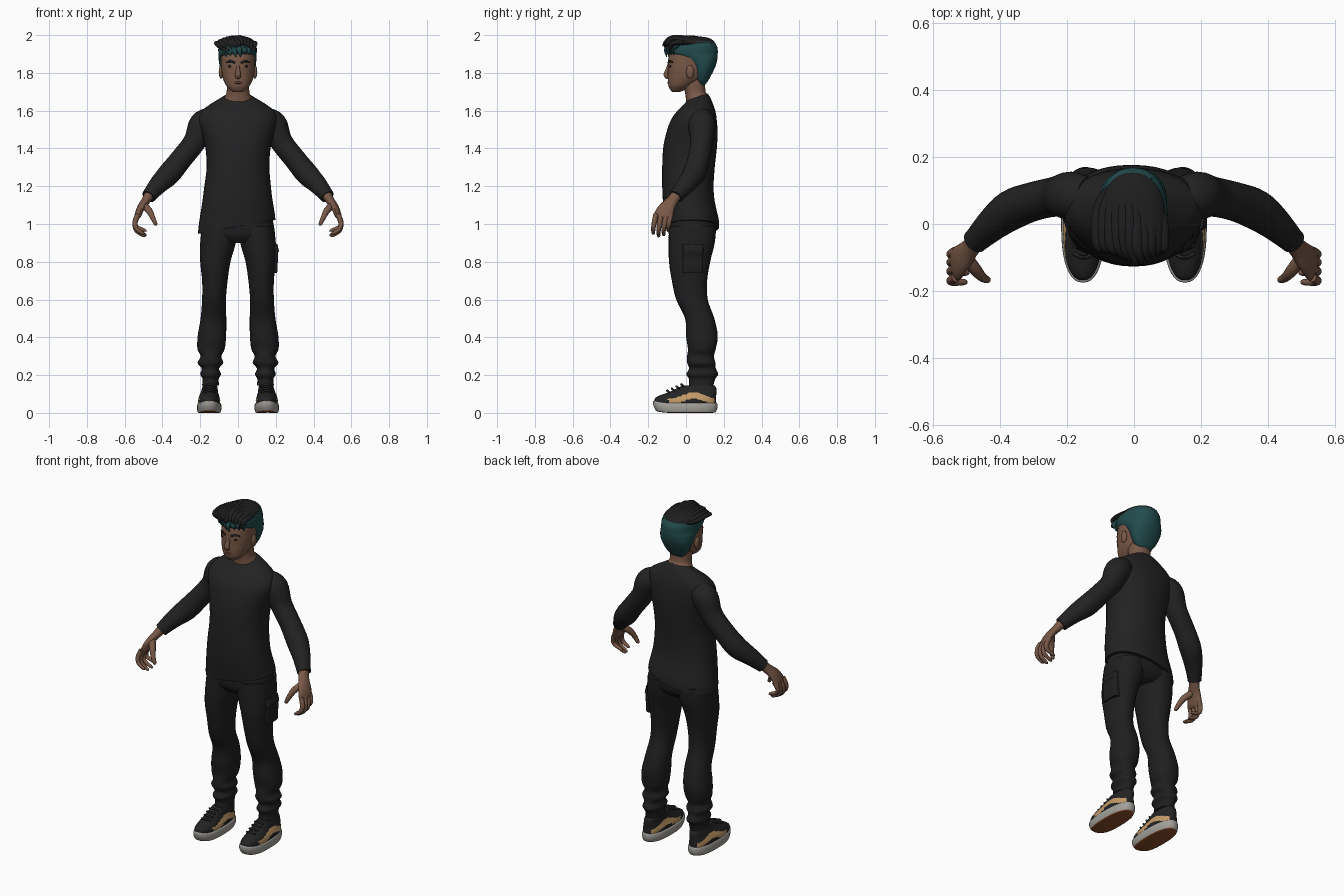
import bpy, bmesh, math, random
from mathutils import Vector

random.seed(4)

def material(name, r, g, b):
    m = bpy.data.materials.new(name)
    m.diffuse_color = (r, g, b, 1)
    return m

SHIRT = material("shirt charcoal", .016, .016, .0165)
PANTS = material("trouser black", .0135, .0135, .014)
SKIN = material("skin brown", .19, .098, .062)
LIPS = material("lip brown", .10, .045, .033)
TEAL = material("hair teal", .016, .072, .075)
BLACK = material("hair black", .013, .013, .014)
UPPER = material("shoe black", .017, .017, .018)
SOLE = material("sole grey", .36, .35, .32)
TAN = material("shoe tan", .56, .33, .14)
TREAD = material("tread rust", .26, .075, .025)

def finish(ob, mats, mirror=False, rule=None):
    for m in mats:
        ob.data.materials.append(m)
    if rule:
        for p in ob.data.polygons:
            p.material_index = rule(p.center, p.normal)
    if mirror:
        mod = ob.modifiers.new("mirror", 'MIRROR')
        mod.use_mirror_merge = False
    bpy.ops.object.select_all(action='DESELECT')
    ob.select_set(True)
    bpy.context.view_layer.objects.active = ob
    bpy.ops.object.shade_smooth_by_angle(angle=math.radians(45))
    return ob

def skin_rows(name, rows, mats, mirror=False, rule=None):
    """Closed surface through successive rings of points."""
    bm = bmesh.new()
    vs = [[bm.verts.new(p) for p in row] for row in rows]
    n = len(rows[0])
    for a, b in zip(vs, vs[1:]):
        for i in range(n):
            bm.faces.new((a[i], a[(i + 1) % n], b[(i + 1) % n], b[i]))
    bm.faces.new(vs[0])
    bm.faces.new(vs[-1])
    bmesh.ops.recalc_face_normals(bm, faces=bm.faces)
    me = bpy.data.meshes.new(name)
    bm.to_mesh(me)
    bm.free()
    ob = bpy.data.objects.new(name, me)
    bpy.context.collection.objects.link(ob)
    return finish(ob, mats, mirror, rule)

def spline(keys, steps):
    """Catmull-Rom interpolation of equal-length tuples."""
    out = []
    for i in range(len(keys) - 1):
        p0, p1, p2 = keys[max(i - 1, 0)], keys[i], keys[i + 1]
        p3 = keys[min(i + 2, len(keys) - 1)]
        for s in range(steps):
            t = s / steps
            out.append([.5 * (2 * b + (c - a) * t + (2 * a - 5 * b + 4 * c - d) * t * t
                              + (3 * b - a - 3 * c + d) * t ** 3)
                        for a, b, c, d in zip(p0, p1, p2, p3)])
    return out + [list(keys[-1])]

def circle(n, power=2):
    pts = []
    for i in range(n):
        c, s = math.cos(2 * math.pi * i / n), math.sin(2 * math.pi * i / n)
        pts.append((math.copysign(abs(c) ** (2 / power), c), math.copysign(abs(s) ** (2 / power), s)))
    return pts

def stack(name, keys, mats, n=32, steps=4, power=2.2, warp=None, **kw):
    """Horizontal sections: z, x0, x1, y0, y1, slope along x, slope along y."""
    rows = []
    for z, x0, x1, y0, y1, tx, ty in spline([tuple(k) + (0,) * (7 - len(k)) for k in keys], steps):
        cx, cy, rx, ry = (x0 + x1) / 2, (y0 + y1) / 2, (x1 - x0) / 2, (y1 - y0) / 2
        row = [Vector((cx + c * rx, cy + s * ry, z + tx * c * rx + ty * s * ry))
               for c, s in circle(n, power)]
        rows.append([warp(p) for p in row] if warp else row)
    return skin_rows(name, rows, mats, **kw)

def tube(name, keys, mat, wide=(0, 1, 0), n=14, steps=4, **kw):
    """Round sections along a path: x, y, z, radius along wide, other radius."""
    ks = spline([tuple(k) + (k[3],) * (5 - len(k)) for k in keys], steps)
    pos = [Vector(k[:3]) for k in ks]
    rows = []
    for i, k in enumerate(ks):
        t = (pos[min(i + 1, len(pos) - 1)] - pos[max(i - 1, 0)]).normalized()
        u = Vector(wide)
        u = (u - t * u.dot(t)).normalized()
        v = t.cross(u)
        rows.append([pos[i] + u * c * k[3] + v * s * k[4] for c, s in circle(n)])
    return skin_rows(name, rows, [mat], **kw)

def ball(name, loc, scale, mat, mirror=True):
    bm = bmesh.new()
    bmesh.ops.create_uvsphere(bm, u_segments=16, v_segments=10, radius=1)
    for v in bm.verts:
        v.co = Vector(loc) + Vector(a * b for a, b in zip(v.co, scale))
    me = bpy.data.meshes.new(name)
    bm.to_mesh(me)
    bm.free()
    ob = bpy.data.objects.new(name, me)
    bpy.context.collection.objects.link(ob)
    return finish(ob, [mat], mirror)

# Shirt with slanted hem, and sleeves
stack("shirt", [(.985, -.212, .198, -.103, .176, .18), (1.03, -.207, .194, -.11, .172, .15),
                (1.12, -.19, .182, -.122, .152, .06), (1.2, -.178, .174, -.126, .146), (1.3, -.166, .166, -.126, .152),
                (1.4, -.172, .172, -.121, .163), (1.48, -.19, .19, -.105, .167),
                (1.55, -.207, .207, -.08, .163), (1.6, -.19, .19, -.045, .155),
                (1.635, -.145, .145, -.018, .14, 0, .1), (1.66, -.1, .1, -.002, .125, 0, .25),
                (1.672, -.078, .078, .004, .112, 0, .35)], [SHIRT], n=40)
tube("sleeve", [(.14, .08, 1.56, .06), (.188, .084, 1.525, .072), (.23, .082, 1.435, .06),
                (.30, .067, 1.345, .058), (.365, .042, 1.265, .06), (.42, 0, 1.21, .05),
                (.462, -.04, 1.16, .04), (.474, -.052, 1.145, .038)], SHIRT, n=24, mirror=True)

# Trousers
stack("trouser_seat", [(.9, -.12, .12, -.06, .12), (.94, -.19, .19, -.09, .155),
                       (1.0, -.192, .188, -.095, .16), (1.06, -.18, .175, -.095, .14)], [PANTS])
stack("trouser_leg", [(.99, .005, .19, -.09, .16), (.9, .012, .2, -.092, .152), (.8, .04, .2, -.09, .128),
                      (.7, .055, .19, -.075, .112), (.6, .064, .19, -.052, .115), (.5, .062, .198, -.005, .15),
                      (.41, .063, .213, 0, .168), (.34, .07, .215, .01, .158), (.3, .088, .198, .006, .148),
                      (.265, .078, .214, .006, .155), (.235, .1, .192, .016, .158),
                      (.205, .09, .2, .002, .17), (.18, .102, .188, .015, .155), (.145, .1, .19, .015, .145)],
      [PANTS], mirror=True)
stack("cargo_pocket", [(.745, .17, .203, -.012, .085), (.75, .17, .209, -.016, .09), (.85, .17, .212, -.016, .09),
                       (.855, .17, .217, -.018, .092), (.895, .17, .208, -.016, .09)], [PANTS], power=5, steps=2)

# Shoes: toe curls up, sole bottom is rust, band on the sides is tan
def toe_up(p):
    return Vector((p.x, p.y, p.z + 1.5 * max(0, -.08 - p.y) ** 2 + .4 * max(0, p.y - .1) ** 2))

def band(c, n):
    mid = .076 + .016 * math.sin((c.y + .02) * 26)
    return 1 if -.095 < c.y < .15 and abs(c.z - mid) < .017 and abs(n.x) > .25 else 0

stack("shoe_sole", [(0, .1, .205, -.15, .15), (.004, .093, .213, -.16, .158), (.025, .087, .217, -.172, .166),
                    (.048, .09, .214, -.174, .165), (.054, .1, .205, -.165, .155)], [SOLE, TREAD],
      n=40, power=2.4, warp=toe_up, mirror=True, rule=lambda c, n: 1 if n.z < -.55 else 0)
stack("shoe_upper", [(.045, .096, .209, -.168, .16), (.068, .094, .211, -.163, .16), (.09, .1, .205, -.135, .16),
                     (.112, .106, .196, -.085, .162), (.132, .108, .19, -.045, .16), (.145, .112, .186, -.02, .15)],
      [UPPER, TAN], n=64, steps=6, power=2.4, warp=toe_up, mirror=True, rule=band)
stack("sock", [(.1, .112, .182, .01, .135), (.2, .112, .182, .025, .14)], [UPPER], mirror=True)
for i in range(4):
    y, z = -.1 + i * .025, .118 + i * .011
    tube("shoelace", [(.12, y + .012, z - .01, .005), (.15, y, z, .006), (.18, y + .012, z - .01, .005)],
         UPPER, n=8, mirror=True)

# Hands
tube("palm", [(.462, -.04, 1.165, .03, .028), (.487, -.072, 1.125, .031, .023), (.514, -.102, 1.085, .043, .02),
              (.53, -.12, 1.045, .05, .017), (.534, -.124, 1.028, .042, .01)], SKIN, (.1, 1, 0), n=18, mirror=True)
for name, y, low, inward in (("index_finger", -.163, .945, .035), ("middle_finger", -.135, .932, .04),
                             ("ring_finger", -.108, .938, .046), ("little_finger", -.084, .96, .046)):
    h = 1.05 - low
    tube(name, [(.53, y + .004, 1.05, .014), (.545, y - .005, 1.05 - h * .4, .0135),
                (.538, y - .01, 1.05 - h * .72, .0115), (.54 - inward, y - .01, low + .006, .009),
                (.536 - inward, y - .01, low, .004)], SKIN, n=10, mirror=True)
tube("thumb", [(.5, -.1, 1.1, .02), (.47, -.138, 1.07, .018), (.45, -.16, 1.03, .0135),
               (.436, -.166, 1.0, .01), (.434, -.166, .993, .004)], SKIN, n=10, mirror=True)

# Neck, head and face
stack("neck", [(1.64, -.085, .085, .0, .12, 0, .3), (1.672, -.07, .07, .0, .112, 0, .3),
               (1.7, -.06, .06, -.006, .104), (1.75, -.06, .06, -.02, .1), (1.79, -.06, .06, -.03, .1)], [SKIN])
stack("head", [(1.7, -.025, .025, -.074, -.03), (1.71, -.042, .042, -.084, -.01, 0, -.05),
               (1.735, -.064, .064, -.092, .05, 0, .1), (1.765, -.078, .078, -.096, .085), (1.8, -.086, .086, -.095, .11),
               (1.85, -.09, .09, -.096, .13), (1.91, -.09, .09, -.085, .14), (1.96, -.07, .07, -.05, .11)], [SKIN])
tube("nose", [(0, -.088, 1.848, .008), (0, -.097, 1.82, .01), (0, -.107, 1.793, .015, .012),
              (0, -.1, 1.778, .016, .01), (0, -.09, 1.774, .008, .004)], SKIN, (1, 0, 0))
tube("mouth", [(-.028, -.085, 1.744, .002), (-.01, -.093, 1.748, .006, .005), (.01, -.093, 1.748, .006, .005),
               (.028, -.085, 1.744, .002)], LIPS, (0, 0, 1), n=10)
ball("eye", (.038, -.083, 1.835), (.016, .007, .007), BLACK)
tube("eyebrow", [(.016, -.094, 1.853, .005, .004), (.04, -.087, 1.862, .006, .005), (.064, -.068, 1.856, .003)],
     BLACK, (0, 0, 1), n=8, mirror=True)
ball("ear", (.09, .022, 1.805), (.012, .021, .036), SKIN)

# Hair: teal sides and back, dark locks swept forward on top
stack("hair_sides", [(1.735, -.04, .04, .07, .1), (1.76, -.065, .065, .05, .118), (1.8, -.086, .084, .035, .14),
                     (1.84, -.098, .094, .015, .158), (1.875, -.103, .098, -.03, .166),
                     (1.9, -.104, .099, -.088, .168), (1.935, -.104, .099, -.104, .166),
                     (1.965, -.095, .09, -.098, .15)], [TEAL])
stack("hair_top", [(1.93, -.085, .08, -.08, .145), (1.948, -.1, .094, -.106, .155), (1.968, -.095, .088, -.1, .148),
                   (1.985, -.07, .062, -.075, .12), (1.992, -.035, .03, -.04, .08)], [BLACK])
for i in range(11):
    x = -.1 + i * .019
    drop = 3.2 * (x + .005) ** 2
    j = random.uniform(-.008, .008)
    tube("hair_lock", [(x * .55, .135 + j, 1.955, .006), (x * .85 - .01, .07, 1.98 - drop, .017, .012),
                       (x - .008, 0, 1.987 - drop, .02, .012), (x - .004, -.07, 1.982 - drop + j, .017, .012),
                       (x * .85 + .008, -.112 + abs(x) * .4, 1.962 - drop + j, .011, .009),
                       (x * .8 + .014, -.124 + abs(x) * .4, 1.942 - drop + j, .003)], BLACK, (1, 0, 0), n=8)
for i in range(7):
    x = -.075 + i * .025
    tube("fringe_lock", [(x, -.075 + abs(x) * .5, 1.945, .014, .01), (x + .006, -.108 + abs(x) * .5, 1.925, .014, .008),
                         (x + .014, -.102 + abs(x) * .5, 1.892 + random.uniform(-.01, .008), .003)],
         TEAL, (1, 0, 0), n=8)
